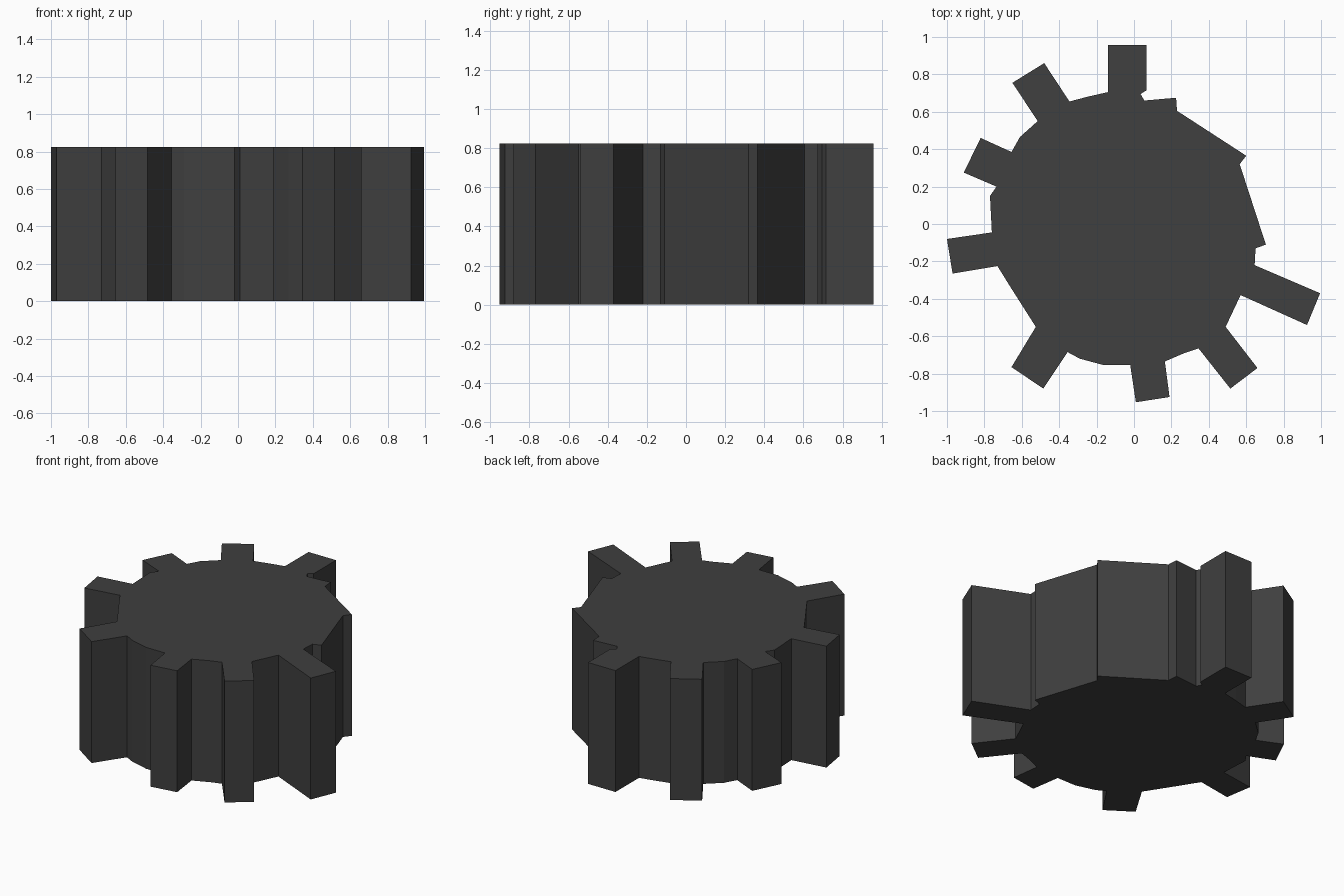
import bpy, bmesh

if "Cube" in bpy.data.objects:
    bpy.data.objects.remove(bpy.data.objects["Cube"])

HEIGHT = 0.825

# Each entry: tooth outline (root, tip, tip, root), then the rim points up to the next tooth
sectors = [
    ([(.57, -.38), (.925, -.54), (.995, -.37), (.645, -.22)],
     [(.65, -.13), (.705, -.11), (.565, .32), (.60, .365), (.23, .605),
      (.225, .675), (.055, .66), (.035, .695)]),
    ([(.067, .715), (.067, .957), (-.14, .957), (-.14, .705)], [(-.25, .68)]),
    ([(-.345, .655), (-.48, .86), (-.65, .755), (-.515, .55)], [(-.61, .465)]),
    ([(-.655, .385), (-.82, .46), (-.91, .275), (-.735, .20)], [(-.77, .15)]),
    ([(-.76, -.045), (-1.0, -.08), (-.97, -.265), (-.73, -.225)], [(-.665, -.33)]),
    ([(-.525, -.55), (-.655, -.765), (-.485, -.88), (-.355, -.685)],
     [(-.29, -.72), (-.16, -.755)]),
    ([(-.02, -.755), (.01, -.953), (.19, -.925), (.165, -.735)], [(.27, -.69)]),
    ([(.345, -.665), (.515, -.88), (.66, -.77), (.49, -.55)], []),
]

# Dark grey finish
mat = bpy.data.materials.new("dark_grey")
mat.diffuse_color = (.05, .05, .05, 1)
mat.use_nodes = True
mat.node_tree.nodes["Principled BSDF"].inputs["Base Color"].default_value = mat.diffuse_color

# Gear body: one continuous outline, extruded so the caps stay flat
outline = [p for tooth, rim in sectors for p in tooth + rim]
bm = bmesh.new()
base = bm.faces.new([bm.verts.new((x, y, 0)) for x, y in outline])
top = bmesh.ops.extrude_face_region(bm, geom=[base], use_keep_orig=True)["geom"]
bmesh.ops.translate(bm, vec=(0, 0, HEIGHT),
                    verts=[g for g in top if isinstance(g, bmesh.types.BMVert)])
bmesh.ops.recalc_face_normals(bm, faces=bm.faces)
bmesh.ops.triangulate(bm, faces=[f for f in bm.faces if len(f.verts) > 4])
mesh = bpy.data.meshes.new("gear_wheel")
bm.to_mesh(mesh)
bm.free()
mesh.materials.append(mat)
bpy.context.collection.objects.link(bpy.data.objects.new("gear_wheel", mesh))
